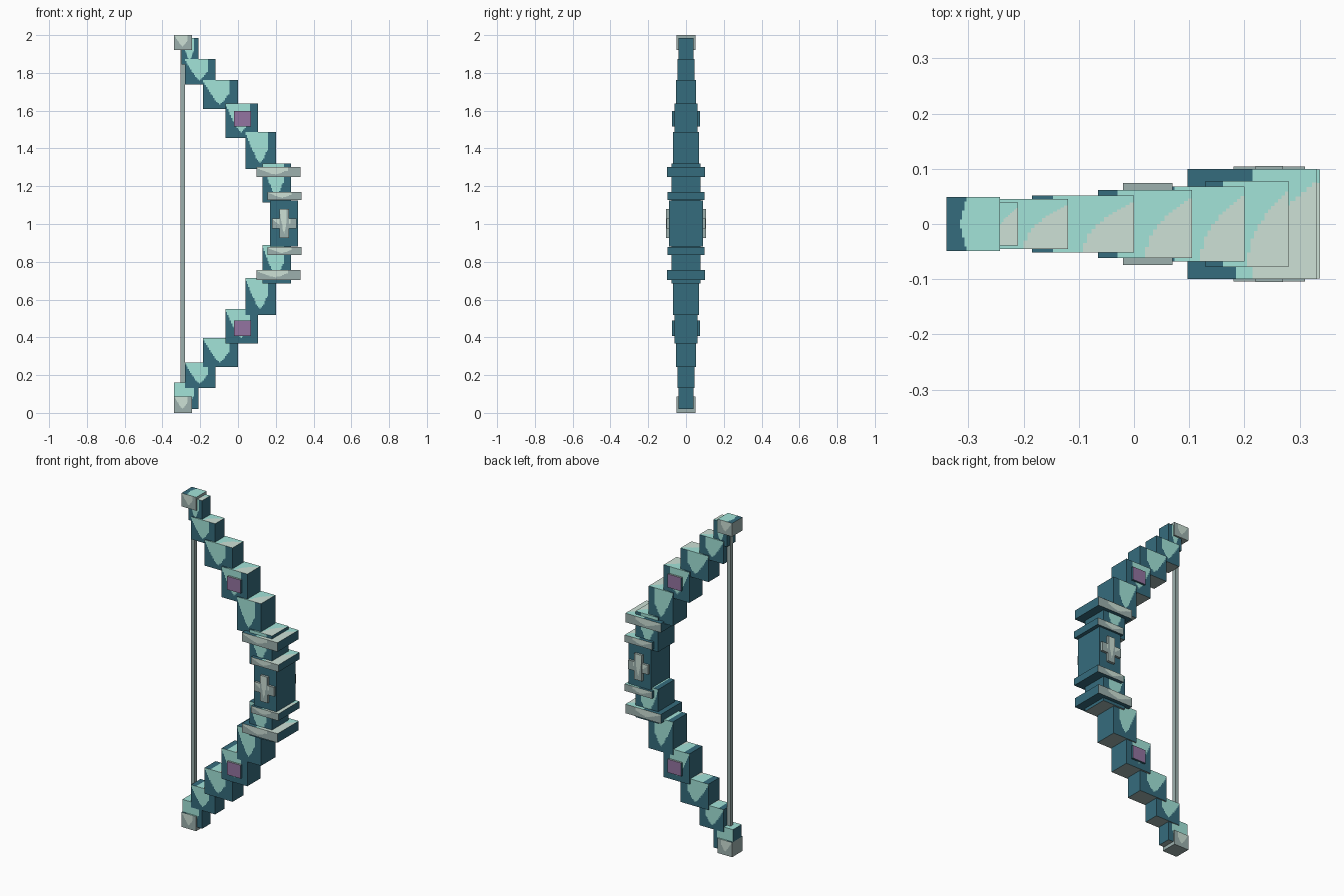
import bpy, bmesh, math
from mathutils import Vector

if "Cube" in bpy.data.objects:
    bpy.data.objects.remove(bpy.data.objects["Cube"])


def material(name, rgb):
    m = bpy.data.materials.new(name)
    m.diffuse_color = (*rgb, 1)
    m.use_nodes = True
    m.node_tree.nodes["Principled BSDF"].inputs["Base Color"].default_value = m.diffuse_color
    return m


MATS = [material("dark_teal", (0.036, 0.150, 0.205)),
        material("light_teal", (0.360, 0.770, 0.690)),
        material("mid_grey", (0.335, 0.435, 0.420)),
        material("pale_grey", (0.610, 0.750, 0.670)),
        material("purple", (0.295, 0.175, 0.355))]
DARK, LIGHT, GREY, PALE, PURPLE = range(5)


def scallop(u, v):
    # tapered patch hanging from the top edge of a face
    return u < 0.77 and v > 0.15 + 1.9 * abs(u - 0.48) ** 1.2


def top_bands(u, w, dark_to):
    # dark, light and pale bands running along the upper side
    if u < dark_to:
        return DARK
    return PALE if u > 0.5 + 0.6 * w * w else LIGHT


def limb_paint(n, u, w, v):
    if abs(n.y) > 0.5:
        return LIGHT if scallop(u, v) else DARK
    if n.z > 0.5:
        return top_bands(u, w, 0.22)
    return GREY if n.z < -0.5 else DARK


def guard_paint(n, u, w, v):
    if abs(n.y) > 0.5:
        return PALE if scallop(u + 0.06, v - 0.1) else GREY
    if n.z > 0.5:
        return top_bands(u, w, 0.36 + 0.14 * w)
    return DARK


def cap_paint(n, u, w, v):
    if abs(n.y) > 0.5:
        return PALE if scallop(u, v - 0.1) else GREY
    if n.z > 0.5:
        return DARK if u < 0.25 + 0.25 * abs(w - 0.5) else LIGHT
    return GREY


def cross_paint(n, u, w, v):
    return PALE if abs(n.y) > 0.5 and scallop(u, v) else GREY


def gem_paint(n, u, w, v):
    if abs(n.y) > 0.5:
        return PURPLE
    return GREY if n.z > 0.5 else DARK


def solid(index):
    return lambda n, u, w, v: index


def box(name, x0, x1, z0, z1, half, paint, cuts=23):
    lo = Vector((x0, -half, z0))
    size = Vector((x1 - x0, 2 * half, z1 - z0))
    bm = bmesh.new()
    bmesh.ops.create_cube(bm, size=1)
    if cuts:
        bmesh.ops.subdivide_edges(bm, edges=bm.edges[:], cuts=cuts, use_grid_fill=True)
    bm.normal_update()
    for f in bm.faces:
        c = f.calc_center_median() + Vector((0.5, 0.5, 0.5))
        f.material_index = paint(f.normal, c.x, c.y, c.z)
    # merge the cells of each painted patch
    bmesh.ops.dissolve_limit(bm, angle_limit=math.radians(1), verts=bm.verts[:],
                             edges=bm.edges[:], delimit={'MATERIAL'})
    for v in bm.verts:
        v.co = Vector([lo[i] + (v.co[i] + 0.5) * size[i] for i in range(3)])
    me = bpy.data.meshes.new(name)
    bm.to_mesh(me)
    bm.free()
    for m in MATS:
        me.materials.append(m)
    ob = bpy.data.objects.new(name, me)
    bpy.context.collection.objects.link(ob)
    return ob


def pair(name, x0, x1, z0, z1, half, paint, cuts=23):
    # upper part and its lower counterpart; paint keeps its upright direction
    box("upper_" + name, x0, x1, z0, z1, half, paint, cuts)
    box("lower_" + name, x0, x1, 2.005 - z1, 2.005 - z0, half, paint, cuts)


# stepped limbs, from the tips to the grip
limbs = [(-0.28, -0.12, 1.738, 1.873, 0.045),
         (-0.185, 0.00, 1.608, 1.763, 0.052),
         (-0.065, 0.105, 1.455, 1.638, 0.062),
         (0.04, 0.20, 1.29, 1.488, 0.068),
         (0.13, 0.28, 1.115, 1.32, 0.078)]
for i, dims in enumerate(limbs):
    pair("limb_step_%d" % (i + 1), *dims, limb_paint)

# limb tips and their caps
pair("limb_tip", -0.30, -0.21, 1.845, 1.985, 0.039, limb_paint)
box("upper_tip_cap", -0.34, -0.243, 1.92, 2.0, 0.049, cap_paint)
box("lower_tip_cap", -0.34, -0.243, 0.0, 0.088, 0.049, cap_paint)
box("lower_tip_collar", -0.34, -0.243, 0.088, 0.162, 0.041,
    lambda n, u, w, v: DARK if n.z < -0.5 or abs(n.x) > 0.5 else LIGHT, 0)

# gems set through the limbs
pair("gem", -0.02, 0.07, 1.517, 1.597, 0.074, gem_paint, 0)

# guards around the grip
pair("outer_guard", 0.097, 0.332, 1.248, 1.302, 0.10, guard_paint)
pair("inner_guard", 0.157, 0.337, 1.128, 1.17, 0.099, guard_paint)

# grip with cross ornament on both faces
box("grip", 0.17, 0.318, 0.88, 1.125, 0.09, solid(DARK), 0)
box("cross_upright", 0.22, 0.27, 0.925, 1.08, 0.105, cross_paint)
box("cross_arms", 0.18, 0.31, 0.975, 1.03, 0.104, cross_paint)

# bowstring
box("string", -0.304, -0.281, 0.09, 1.92, 0.012, solid(GREY), 0)
